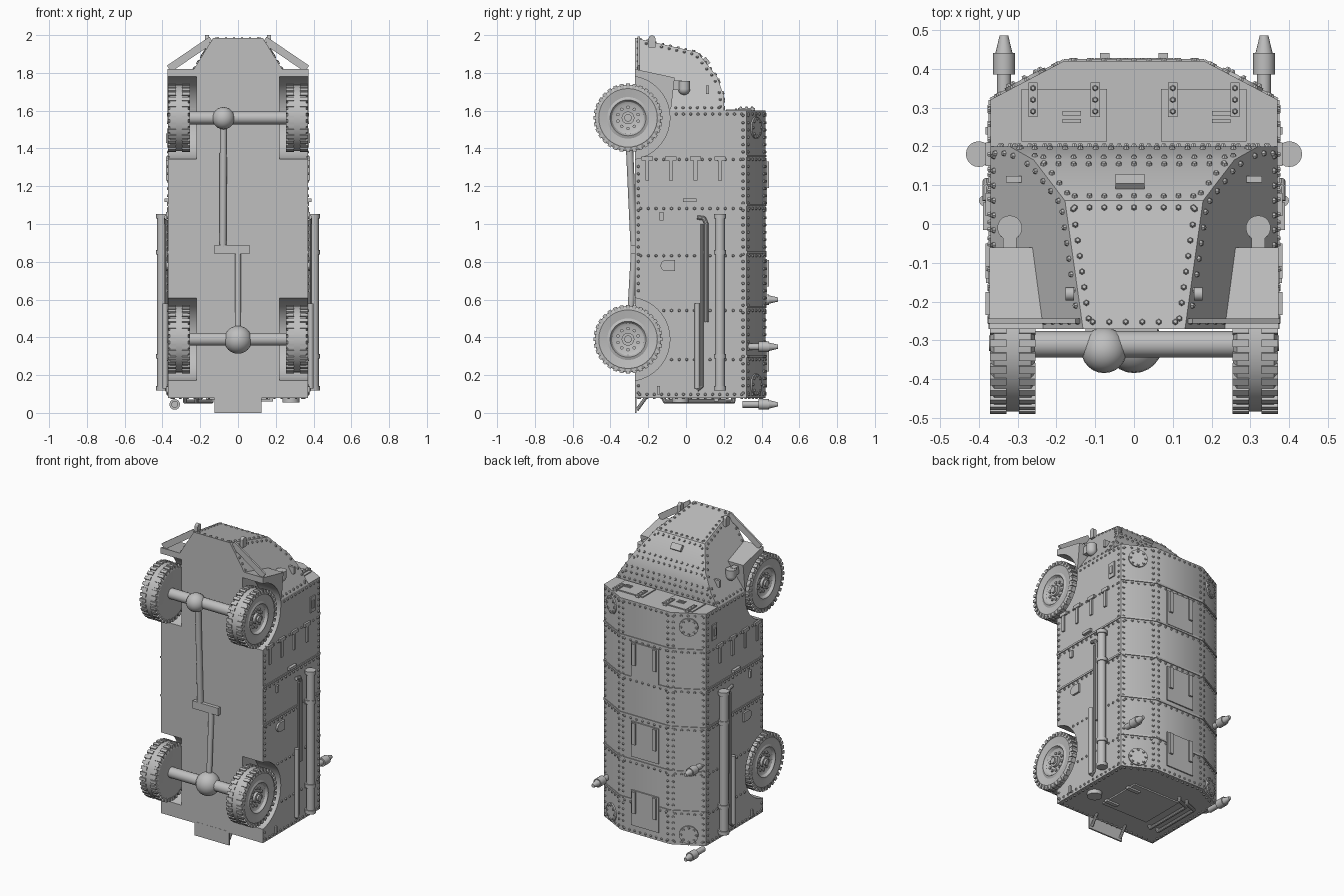
import bpy, bmesh, math
from mathutils import Vector, Matrix

cube = bpy.data.objects.get("Cube")
if cube:
    bpy.data.objects.remove(cube, do_unlink=True)

grey = bpy.data.materials.new("armour_grey")
grey.use_nodes = True
COLOUR = (0.52, 0.52, 0.52, 1)
grey.diffuse_color = COLOUR
grey.node_tree.nodes["Principled BSDF"].inputs["Base Color"].default_value = COLOUR

AXLE_Y, AXLES = -0.307, (0.39, 1.562)
SIDES = (-1, 1)
made = []


def finish(name, bm):
    bmesh.ops.recalc_face_normals(bm, faces=bm.faces)
    me = bpy.data.meshes.new(name)
    bm.to_mesh(me)
    me.materials.append(grey)
    ob = bpy.data.objects.new(name, me)
    bpy.context.collection.objects.link(ob)
    made.append(ob)
    return ob


def box(bm, c, s, rot=None):
    m = Matrix.Translation(c) @ (rot or Matrix()) @ Matrix.Diagonal((*s, 1))
    bmesh.ops.create_cube(bm, size=1, matrix=m)


def rod(bm, a, b, r, r2=None, n=16):
    a, b = Vector(a), Vector(b)
    m = Matrix.Translation((a + b) / 2) @ (b - a).to_track_quat('Z', 'Y').to_matrix().to_4x4()
    bmesh.ops.create_cone(bm, cap_ends=True, segments=n, radius1=r,
                          radius2=r if r2 is None else r2, depth=(b - a).length, matrix=m)


def ball(bm, c, r, n=16):
    bmesh.ops.create_uvsphere(bm, u_segments=n, v_segments=n // 2, radius=r, matrix=Matrix.Translation(c))


def pipe(bm, pts, r):
    for a, b in zip(pts, pts[1:]):
        rod(bm, a, b, r, n=10)
    for p in pts[1:-1]:
        ball(bm, p, r, 10)


def convex(points):
    bm = bmesh.new()
    for p in points:
        bm.verts.new(p)
    bmesh.ops.convex_hull(bm, input=bm.verts)
    bmesh.ops.dissolve_limit(bm, angle_limit=0.02, verts=bm.verts, edges=bm.edges)
    bmesh.ops.recalc_face_normals(bm, faces=bm.faces)
    bm.normal_update()
    return bm


def in_arch(p):
    return abs(p.x) > 0.2 and any(math.hypot(p.y - AXLE_Y, p.z - z) < 0.235 for z in AXLES)


def rivet(bm, p, n):
    if not in_arch(p):
        rod(bm, p - n * 0.002, p + n * 0.007, 0.009, 0.005, 6)


def rivet_line(bm, a, b, n, step=0.038):
    d = b - a
    count = max(1, int(d.length / step))
    for i in range(count + 1):
        rivet(bm, a + d * (i / count), n)


def rivet_faces(bm, src, keep):
    for f in src.faces:
        if keep(f.normal):
            for l in f.loops:
                a, b = l.vert.co, l.link_loop_next.vert.co
                d = (b - a).normalized()
                inset = f.normal.cross(d) * 0.018
                rivet_line(bm, a + inset + d * 0.025, b + inset - d * 0.025, f.normal)


# Hull and sloping bonnet
rivets = bmesh.new()
section = [(0.37, -0.27), (0.37, 0.32), (0.18, 0.42), (-0.18, 0.42), (-0.37, 0.32), (-0.37, -0.27)]
hull_bm = convex([(x, y, z) for x, y in section for z in (0.08, 1.6)])
rivet_faces(rivets, hull_bm, lambda n: n.y > -0.5 and n.z < 0.5)
hull = finish("hull", hull_bm)


def bonnet_width(z):
    return 0.37 - 0.62 * (z - 1.6)


profile = [(-0.27, 1.6), (0.2, 1.6), (0.2, 1.68), (0.165, 1.78), (0.06, 1.91), (-0.27, 1.985)]
bonnet_bm = convex([(s * bonnet_width(z), y, z) for y, z in profile for s in SIDES])
rivet_faces(rivets, bonnet_bm, lambda n: n.y > -0.5 and n.z > -0.5)
bonnet = finish("bonnet", bonnet_bm)

# Front mudguards
guard = [(-0.27, 1.56), (-0.27, 1.82), (-0.06, 1.775), (-0.085, 1.56)]
guards = [finish("mudguard", convex([(s * x, y, z) for y, z in guard for x in (0.225, 0.372)]))
          for s in SIDES]

# Wheel arches cut through the body
cut_bm = bmesh.new()
for z in AXLES:
    for s in SIDES:
        rod(cut_bm, (s * 0.22, AXLE_Y, z), (s * 0.5, AXLE_Y, z), 0.222, n=40)
cutter = finish("arch_cutter", cut_bm)
cutter.hide_render = True
for ob in [hull, bonnet] + guards:
    mod = ob.modifiers.new("arches", 'BOOLEAN')
    mod.operation, mod.solver, mod.object = 'DIFFERENCE', 'EXACT', cutter
dg = bpy.context.evaluated_depsgraph_get()
cut = {ob: bpy.data.meshes.new_from_object(ob.evaluated_get(dg)) for ob in [hull, bonnet] + guards}
for ob, me in cut.items():
    ob.modifiers.clear()
    ob.data = me
made.remove(cutter)
bpy.data.objects.remove(cutter, do_unlink=True)

# Seam straps around sides and roof, with rivets
straps = bmesh.new()
for z in (0.3, 0.56, 0.85, 1.1, 1.36):
    for (x1, y1), (x2, y2) in zip(section, section[1:]):
        a, b = Vector((x1, y1, z)), Vector((x2, y2, z))
        d = (b - a).normalized()
        n = d.cross(Vector((0, 0, 1)))
        if not in_arch(a) and not in_arch(b):
            box(straps, (a + b) / 2, ((b - a).length, 0.01, 0.012), d.to_track_quat('X', 'Z').to_matrix().to_4x4())
        up = Vector((0, 0, 0.018))
        rivet_line(rivets, a + d * 0.03 - up, b - d * 0.03 - up, n)
finish("seam_straps", straps)
finish("rivets", rivets)

# Wheels: lathed tyre and rim, tread lugs, hub and bolts
tyre = [(0, 0.345), (0.07, 0.345), (0.085, 0.352), (0.095, 0.368), (0.11, 0.362), (0.155, 0.37),
        (0.176, 0.36), (0.176, 0.265), (0.155, 0.255), (0.1, 0.26), (0, 0.27)]
for z0, place in zip(AXLES, ("rear", "front")):
    for s in SIDES:
        bm = bmesh.new()
        hub = Vector((0, AXLE_Y, z0))
        vs = [bm.verts.new(hub + Vector((s * x, 0, r))) for r, x in tyre]
        es = [bm.edges.new(p) for p in zip(vs, vs[1:])]
        bmesh.ops.spin(bm, geom=vs + es, cent=hub, axis=(1, 0, 0), angle=math.tau, steps=40)
        bmesh.ops.remove_doubles(bm, verts=bm.verts, dist=0.0005)
        for i in range(32):
            rot = Matrix.Rotation(math.tau * i / 32, 4, 'X')
            arm = rot @ Vector((0, 0, 0.17))
            for x in (0.275, 0.35):
                box(bm, hub + arm + Vector((s * x, 0, 0)), (0.042, 0.02, 0.024), rot)
        for i in range(10):
            p = hub + Matrix.Rotation(math.tau * i / 10, 4, 'X') @ Vector((0, 0, 0.056))
            rod(bm, p + Vector((s * 0.34, 0, 0)), p + Vector((s * 0.353, 0, 0)), 0.009, n=8)
        rod(bm, hub + Vector((s * 0.34, 0, 0)), hub + Vector((s * 0.362, 0, 0)), 0.034)
        rod(bm, hub + Vector((s * 0.34, 0, 0)), hub + Vector((s * 0.374, 0, 0)), 0.02)
        finish(place + "_wheel", bm)

# Axles, differentials and drive shafts
bm = bmesh.new()
for z in AXLES:
    rod(bm, (-0.3, -0.31, z), (0.3, -0.31, z), 0.034, n=20)
ball(bm, (0, -0.31, 0.387), 0.074, 24)
ball(bm, (-0.077, -0.325, 1.56), 0.059, 24)
rod(bm, (-0.077, -0.305, 1.53), (-0.08, -0.275, 0.88), 0.019)
rod(bm, (0, -0.275, 0.85), (0, -0.3, 0.42), 0.017)
box(bm, (-0.032, -0.275, 0.865), (0.185, 0.035, 0.05))
finish("drivetrain", bm)

# Nose struts, tow eyes and headlamps
bm = bmesh.new()
for s in SIDES:
    a, b = Vector((s * 0.365, -0.25, 1.822)), Vector((s * 0.14, -0.25, 1.975))
    box(bm, (a + b) / 2, ((b - a).length, 0.04, 0.012), (b - a).to_track_quat('X', 'Y').to_matrix().to_4x4()
        @ Matrix.Rotation(math.pi / 2, 4, 'X') @ Matrix.Rotation(math.pi / 2, 4, 'X'))
    box(bm, (s * 0.165, -0.18, 1.96), (0.022, 0.035, 0.05))
    rod(bm, (s * 0.154, -0.18, 1.982), (s * 0.176, -0.18, 1.982), 0.0175)
finish("nose_struts", bm)
bm = bmesh.new()
for s in SIDES:
    rod(bm, (s * 0.32, -0.01, 1.715), (s * 0.32, -0.01, 1.758), 0.032, n=20)
    ball(bm, (s * 0.32, -0.01, 1.715), 0.032)
    box(bm, (s * 0.32, -0.05, 1.735), (0.035, 0.06, 0.05))
    box(bm, (s * 0.31, 0.115, 1.71), (0.04, 0.016, 0.045))
finish("headlamps", bm)

# Front visor plates with hinges and slits, bonnet latch
bm = bmesh.new()
for x, slit in ((-0.18, -0.16), (0.18, 0.225)):
    box(bm, (x, 0.28, 1.602), (0.22, 0.135, 0.01))
    for dx in (-0.08, 0.08):
        box(bm, (x + dx, 0.32, 1.608), (0.024, 0.09, 0.014))
        for dy in (-0.03, 0, 0.03):
            rivet(bm, Vector((x + dx, 0.32 + dy, 1.614)), Vector((0, 0, 1)))
    for y in (0.265, 0.285):
        box(bm, (slit, y, 1.607), (0.048, 0.011, 0.008))
box(bm, (-0.01, 0.105, 1.86), (0.075, 0.04, 0.03), Matrix.Rotation(-0.9, 4, 'X'))
finish("visor_plates", bm)

# Roof hatches with hinges, round ports on the sloped panels
bm = bmesh.new()
for z in (0.25, 0.7, 1.22):
    box(bm, (0, 0.421, z), (0.2, 0.014, 0.23))
    for s in SIDES:
        box(bm, (s * 0.075, 0.431, z + 0.04), (0.024, 0.018, 0.14))
for s in SIDES:
    n = Vector((s * 0.466, 0.885, 0))
    for z in (0.15, 1.51):
        c = Vector((s * 0.278, 0.368, z))
        rod(bm, c - n * 0.005, c + n * 0.009, 0.058, n=24)
        for i in range(8):
            t = math.tau * i / 8
            rivet(bm, c + n * 0.009 + Vector((0, 0, 1)) * 0.046 * math.cos(t)
                  + n.cross(Vector((0, 0, 1))) * 0.046 * math.sin(t), n)
finish("roof_hatches", bm)

# Roof lamps
bm = bmesh.new()
for x, z in ((0.335, 0.35), (-0.335, 0.6), (-0.335, 0.045)):
    rod(bm, (x, 0.3, z), (x, 0.39, z), 0.018)
    rod(bm, (x, 0.385, z), (x, 0.44, z), 0.028)
    rod(bm, (x, 0.44, z), (x, 0.486, z), 0.022, 0.011)
finish("roof_lamps", bm)

# Side fittings: silencers, pipes, brackets, slots and handles
bm = bmesh.new()
for s in SIDES:
    rod(bm, (s * 0.402, 0.18, 0.12), (s * 0.402, 0.18, 1.05), 0.026, n=20)
    for z in (0.13, 0.3, 0.85, 1.04):
        rod(bm, (s * 0.4, 0.18, z - 0.012), (s * 0.4, 0.18, z + 0.012), 0.033, n=20)
        box(bm, (s * 0.38, 0.18, z), (0.03, 0.035, 0.02))
    pipe(bm, [(s * 0.38, y, z) for y, z in ((0.06, 1.035), (0.095, 1.03), (0.108, 1), (0.108, 0.48))], 0.011)
    pipe(bm, [(s * 0.38, y, z) for y, z in ((0.085, 1), (0.085, 0.14), (0.06, 0.12))], 0.008)
    rod(bm, (s * 0.385, 0.06, 0.13), (s * 0.385, 0.06, 0.58), 0.014)
    for y in (-0.205, -0.08, 0.05, 0.18):
        box(bm, (s * 0.372, y, 1.346), (0.02, 0.06, 0.022))
        box(bm, (s * 0.372, y, 1.285), (0.016, 0.02, 0.11))
    box(bm, (s * 0.37, 0.24, 1.455), (0.014, 0.05, 0.1))
    box(bm, (s * 0.375, 0.24, 1.455), (0.014, 0.02, 0.05))
    box(bm, (s * 0.378, 0.02, 1.125), (0.022, 0.07, 0.018))
    box(bm, (s * 0.374, -0.13, 1.04), (0.016, 0.02, 0.045))
    box(bm, (s * 0.374, -0.08, 0.78), (0.016, 0.045, 0.06))
    rod(bm, (s * 0.366, -0.105, 0.78), (s * 0.382, -0.105, 0.78), 0.03)
    box(bm, (s * 0.374, -0.145, 0.12), (0.014, 0.015, 0.045))
finish("side_fittings", bm)

# Rear plate fittings: tow plate, door, hinges, spool and rails
bm = bmesh.new()
box(bm, (0, -0.266, 0.045), (0.25, 0.01, 0.09))
for s in SIDES:
    rod(bm, (s * 0.11, -0.26, 0.015), (s * 0.11, -0.21, 0.085), 0.009, n=8)
box(bm, (0, 0.06, 0.077), (0.34, 0.3, 0.012))
for y in (-0.04, 0.16):
    box(bm, (0.14, y, 0.068), (0.09, 0.025, 0.016))
rod(bm, (0.28, -0.03, 0.055), (0.28, -0.03, 0.085), 0.045, n=20)
for x in (-0.22, -0.28):
    pipe(bm, [(x, -0.12, 0.08), (x, -0.11, 0.06), (x, 0.22, 0.06), (x + 0.08, 0.25, 0.06), (x + 0.08, 0.25, 0.085)], 0.011)
finish("rear_fittings", bm)

# Smooth round parts while keeping hard edges
bpy.ops.object.select_all(action='DESELECT')
for ob in made:
    ob.select_set(True)
bpy.context.view_layer.objects.active = hull
bpy.ops.object.shade_smooth_by_angle(angle=math.radians(30))
